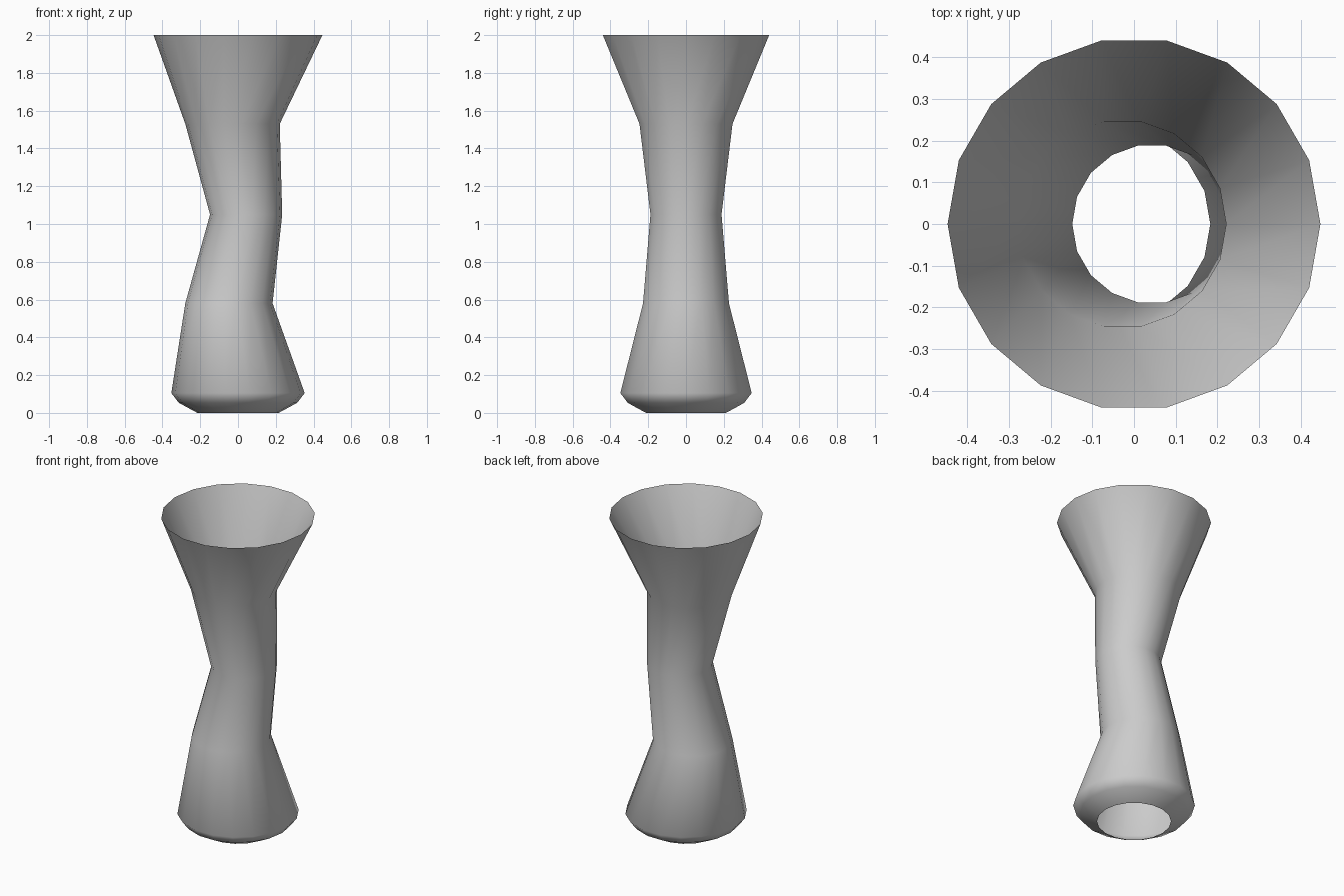
import bpy
import bmesh
from math import cos, sin, tau

cube = bpy.data.objects.get("Cube")
if cube:
    bpy.data.objects.remove(cube, do_unlink=True)

SIDES = 18

# Vase profile: (height, sideways offset, radius) of each ring, bottom to top
RINGS = [
    (0.0, 0.0, 0.215),
    (0.053, 0.0, 0.313),
    (0.105, 0.0, 0.353),
    (0.58, -0.048, 0.231),
    (1.05, 0.043, 0.191),
    (1.53, -0.029, 0.25),
    (2.0, 0.0, 0.447),
]

# Plain clay colour
clay = bpy.data.materials.new("light_grey")
clay.use_nodes = True
colour = (0.6, 0.6, 0.6, 1)
clay.diffuse_color = colour
clay.node_tree.nodes["Principled BSDF"].inputs["Base Color"].default_value = colour

# Open, single-walled vase: consecutive rings joined by quads
bm = bmesh.new()
rings = [
    [bm.verts.new((dx + r * cos(tau * i / SIDES), r * sin(tau * i / SIDES), z))
     for i in range(SIDES)]
    for z, dx, r in RINGS
]
for low, high in zip(rings, rings[1:]):
    for i in range(SIDES):
        j = (i + 1) % SIDES
        bm.faces.new((low[i], low[j], high[j], high[i])).smooth = True

mesh = bpy.data.meshes.new("vase_body")
bm.to_mesh(mesh)
bm.free()
mesh.materials.append(clay)
vase = bpy.data.objects.new("vase_body", mesh)
bpy.context.collection.objects.link(vase)
